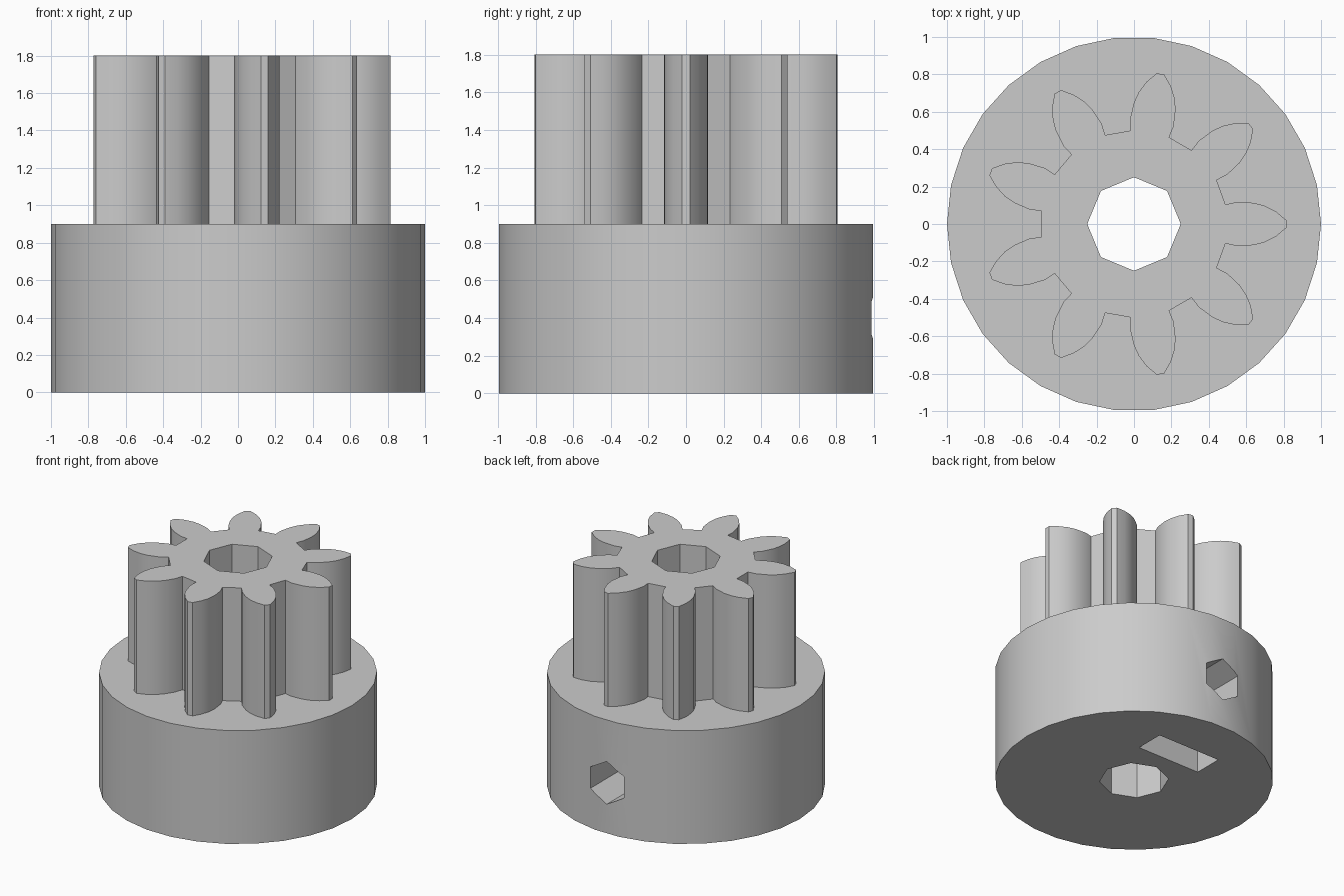
import bpy, bmesh
from math import cos, sin, radians, tau
from mathutils import Matrix, Vector

if "Cube" in bpy.data.objects:
    bpy.data.objects.remove(bpy.data.objects["Cube"])

TEETH = 9
HUB_TOP, GEAR_TOP = 0.9, 1.8
SCREW_Z = 0.4

grey = bpy.data.materials.new("plain grey")
grey.use_nodes = True
grey.diffuse_color = (0.6, 0.6, 0.6, 1)
grey.node_tree.nodes["Principled BSDF"].inputs["Base Color"].default_value = (0.6, 0.6, 0.6, 1)


def prism(name, outline, z0, z1, matrix=Matrix()):
    """Extrude a closed counter-clockwise outline from z0 to z1."""
    bm = bmesh.new()
    face = bm.faces.new([bm.verts.new((x, y, z0)) for x, y in outline])
    top = bmesh.ops.extrude_face_region(bm, geom=[face])["geom"]
    moved = [v for v in top if isinstance(v, bmesh.types.BMVert)]
    bmesh.ops.translate(bm, verts=moved, vec=Vector((0, 0, z1 - z0)))
    bmesh.ops.recalc_face_normals(bm, faces=bm.faces[:])
    bm.transform(matrix)
    mesh = bpy.data.meshes.new(name)
    bm.to_mesh(mesh)
    bm.free()
    mesh.materials.append(grey)
    obj = bpy.data.objects.new(name, mesh)
    bpy.context.collection.objects.link(obj)
    return obj


def polygon(radius, sides):
    return [(radius * cos(tau * i / sides), radius * sin(tau * i / sides)) for i in range(sides)]


def combine(target, other, operation):
    """Apply a boolean to target and discard the other solid."""
    mod = target.modifiers.new(operation.lower(), "BOOLEAN")
    mod.operation, mod.object, mod.solver = operation, other, "EXACT"
    bpy.context.view_layer.objects.active = target
    bpy.ops.object.modifier_apply(modifier=mod.name)
    bpy.data.objects.remove(other)


# Gear outline: one curved tooth flank, mirrored and repeated around the axis
flank = [(0.489, 0.104), (0.55, 0.118), (0.64, 0.113), (0.70, 0.097), (0.76, 0.066), (0.815, 0.02)]
tooth = [(x, -y) for x, y in flank] + flank[::-1]
gear_outline = []
for i in range(TEETH):
    turn = Matrix.Rotation(radians(360 / TEETH * i), 2)
    gear_outline += [tuple(turn @ Vector(p)) for p in tooth]

# Round hub with the toothed pinion on top
pinion = prism("pinion_with_hub", polygon(1, 30), 0, HUB_TOP)
combine(pinion, prism("teeth", gear_outline, HUB_TOP - 0.1, GEAR_TOP), "UNION")

# Shaft bore
combine(pinion, prism("shaft_bore", polygon(0.25, 8), -0.5, 2.5), "DIFFERENCE")

# Nut slot, open at the bottom
slot = [(-0.275, 0.385), (0.275, 0.385), (0.275, 0.615), (-0.275, 0.615)]
combine(pinion, prism("nut_slot", slot, -0.5, 0.65), "DIFFERENCE")

# Set screw hole running from the back into the bore
toward_back = Matrix.Translation((0, 0, SCREW_Z)) @ Matrix(((0, 1, 0), (0, 0, 1), (1, 0, 0))).to_4x4()
combine(pinion, prism("screw_hole", polygon(0.17, 6), 0, 1.5, toward_back), "DIFFERENCE")

# Smooth rounded walls, crisp edges
bpy.ops.object.select_all(action="DESELECT")
pinion.select_set(True)
bpy.context.view_layer.objects.active = pinion
bpy.ops.object.shade_smooth_by_angle(angle=radians(30))
